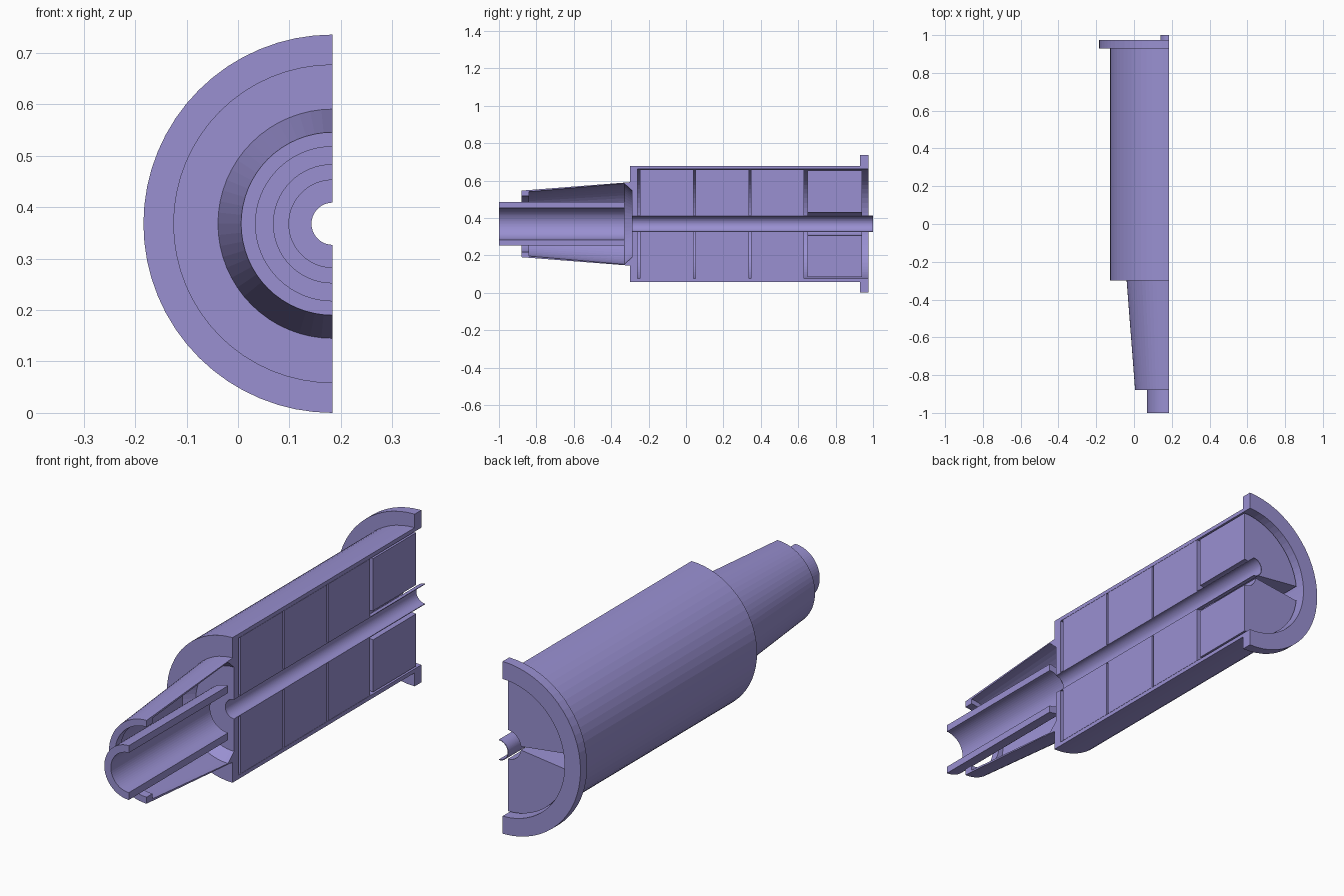
import bpy
import bmesh
from math import sin, cos, radians

cube = bpy.data.objects.get("Cube")
if cube:
    bpy.data.objects.remove(cube, do_unlink=True)

AXIS_X, AXIS_Z = 0.184, 0.368

lilac = bpy.data.materials.new("lilac")
lilac.use_nodes = True
colour = (0.32, 0.28, 0.64, 1)
lilac.diffuse_color = colour
lilac.node_tree.nodes["Principled BSDF"].inputs["Base Color"].default_value = colour


def lathe(name, profile, start=0, end=180, steps=32):
    """Sweep a closed (y, radius) profile about the long axis and cap both ends."""
    bm = bmesh.new()
    rings = []
    for i in range(steps + 1):
        a = radians(start + (end - start) * i / steps)
        rings.append([bm.verts.new((AXIS_X - r * sin(a), y, AXIS_Z + r * cos(a)))
                      for y, r in profile])
    n = len(profile)
    for ring, after in zip(rings, rings[1:]):
        for j in range(n):
            k = (j + 1) % n
            bm.faces.new((ring[j], ring[k], after[k], after[j]))
    bm.faces.new(rings[0])
    bm.faces.new(rings[-1])
    bmesh.ops.recalc_face_normals(bm, faces=bm.faces[:])
    mesh = bpy.data.meshes.new(name)
    bm.to_mesh(mesh)
    bm.free()
    mesh.materials.append(lilac)
    obj = bpy.data.objects.new(name, mesh)
    bpy.context.collection.objects.link(obj)
    return obj


def sleeve(name, y0, y1, inner, outer, **arc):
    return lathe(name, [(y0, inner), (y0, outer), (y1, outer), (y1, inner)], **arc)


# Casing with front plate and rear flange
lathe("casing", [(-0.29, 0.043), (-0.29, 0.18), (-0.30, 0.22), (-0.30, 0.31),
                 (0.93, 0.31), (0.93, 0.368), (0.975, 0.368), (0.975, 0.293),
                 (-0.26, 0.293), (-0.26, 0.043)])

# Tapered nose shell with inward lip and bevelled root
lathe("nose_cone", [(-0.88, 0.15), (-0.88, 0.178), (-0.30, 0.223), (-0.29, 0.18),
                    (-0.33, 0.216), (-0.84, 0.172), (-0.84, 0.15)])

# Nozzle tube and thin centre pipe
sleeve("nozzle_tube", -1, -0.33, 0.085, 0.116)
sleeve("centre_pipe", -0.29, 1, 0.041, 0.044)

# Core blocks separated by narrow slits
for i, (y0, y1) in enumerate([(-0.245, 0.04), (0.05, 0.338), (0.348, 0.63)]):
    sleeve(f"core_block_{i + 1}", y0, y1, 0.043, 0.292)

# Loose rear block in two parts with a slot between
sleeve("rear_block_upper", 0.65, 0.94, 0.062, 0.285, end=83, steps=15)
sleeve("rear_block_lower", 0.65, 0.94, 0.062, 0.285, start=97, steps=15)
